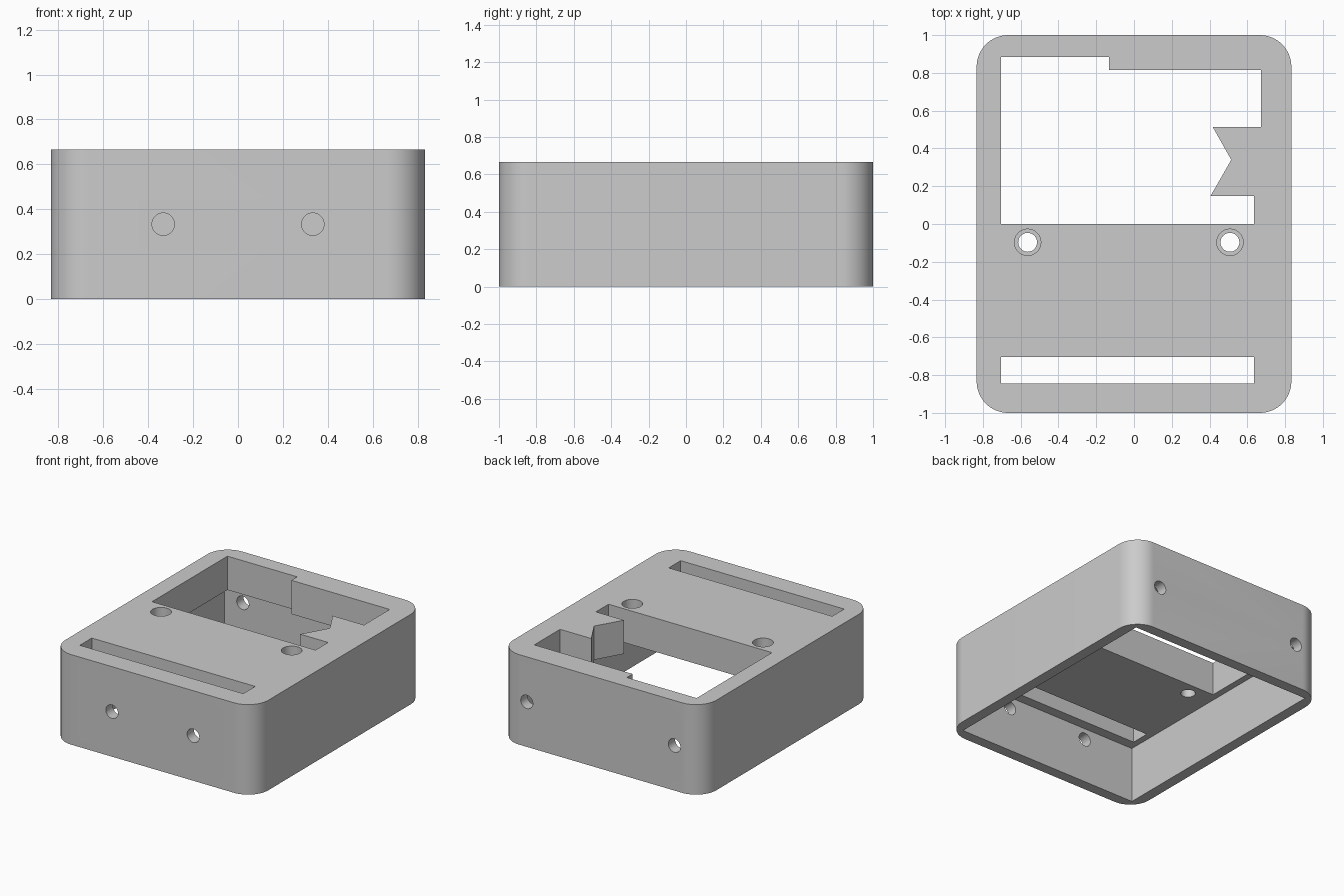
import bpy
import bmesh
from math import sin, cos, pi
from mathutils import Matrix

cube = bpy.data.objects.get("Cube")
if cube:
    bpy.data.objects.remove(cube, do_unlink=True)

HALF_X, HALF_Y, HEIGHT = 0.833, 1.0, 0.667
RADIUS, WALL, CEILING = 0.167, 0.08, 0.417
MID = HEIGHT / 2

grey = bpy.data.materials.new("plain grey")
grey.use_nodes = True
colour = (0.6, 0.6, 0.6, 1)
grey.diffuse_color = colour
grey.node_tree.nodes["Principled BSDF"].inputs["Base Color"].default_value = colour


def make_object(name, bm):
    bmesh.ops.recalc_face_normals(bm, faces=bm.faces)
    mesh = bpy.data.meshes.new(name)
    bm.to_mesh(mesh)
    bm.free()
    mesh.materials.append(grey)
    obj = bpy.data.objects.new(name, mesh)
    bpy.context.collection.objects.link(obj)
    return obj


def prism(name, outline, bottom, top):
    """Extrude an outline straight up."""
    bm = bmesh.new()
    face = bm.faces.new([bm.verts.new((x, y, bottom)) for x, y in outline])
    grown = bmesh.ops.extrude_face_region(bm, geom=[face])["geom"]
    verts = [v for v in grown if isinstance(v, bmesh.types.BMVert)]
    bmesh.ops.translate(bm, verts=verts, vec=(0, 0, top - bottom))
    return make_object(name, bm)


def rectangle(x0, x1, y0, y1):
    return [(x0, y0), (x1, y0), (x1, y1), (x0, y1)]


def cylinder(name, radius, depth, centre, axis="Z"):
    bm = bmesh.new()
    turn = Matrix.Rotation(pi / 2, 4, "X") if axis == "Y" else Matrix()
    bmesh.ops.create_cone(bm, cap_ends=True, segments=32, radius1=radius,
                          radius2=radius, depth=depth,
                          matrix=Matrix.Translation(centre) @ turn)
    return make_object(name, bm)


def cut(target, cutter):
    """Subtract the cutter and throw it away."""
    cutter.hide_render = True
    mod = target.modifiers.new("cut", "BOOLEAN")
    mod.operation, mod.solver, mod.object = "DIFFERENCE", "EXACT", cutter
    bpy.context.view_layer.objects.active = target
    bpy.ops.object.modifier_apply(modifier=mod.name)
    bpy.data.objects.remove(cutter, do_unlink=True)


# Outer body with rounded upright corners
outline = []
steps = 16
for quarter, (sx, sy) in enumerate([(1, 1), (-1, 1), (-1, -1), (1, -1)]):
    for i in range(steps + 1):
        a = (quarter + i / steps) * pi / 2
        outline.append((sx * (HALF_X - RADIUS) + RADIUS * cos(a),
                        sy * (HALF_Y - RADIUS) + RADIUS * sin(a)))
case = prism("case", outline, 0, HEIGHT)

# Hollow underside
inner_x, inner_y = HALF_X - WALL, HALF_Y - WALL
cut(case, prism("cavity", rectangle(-inner_x, inner_x, -inner_y, inner_y), -0.1, CEILING))

# Large stepped opening with the notched tab, and the narrow front slot
opening = [(-0.705, 0), (0.635, 0), (0.635, 0.148), (0.405, 0.148), (0.515, 0.34),
           (0.417, 0.513), (0.673, 0.513), (0.673, 0.815), (-0.133, 0.815),
           (-0.133, 0.883), (-0.705, 0.883)]
cut(case, prism("opening", opening, 0.3, 0.8))
cut(case, prism("slot", rectangle(-0.705, 0.635, -0.845, -0.705), 0.3, 0.8))

# Counterbored screw holes in the top
for x in (-0.563, 0.508):
    cut(case, cylinder("screw_hole", 0.05, 0.5, (x, -0.097, 0.55)))
    cut(case, cylinder("counterbore", 0.07, 0.3, (x, -0.097, HEIGHT)))

# Round holes through the front and back walls
for side, spread in ((-1, 0.333), (1, 0.605)):
    for x in (-spread, spread):
        cut(case, cylinder("wall_hole", 0.05, 0.3, (x, side * HALF_Y, MID), "Y"))

# Smooth corners and bores, sharp edges elsewhere
bpy.ops.object.select_all(action="DESELECT")
case.select_set(True)
bpy.context.view_layer.objects.active = case
bpy.ops.object.shade_smooth_by_angle(angle=pi / 6)
